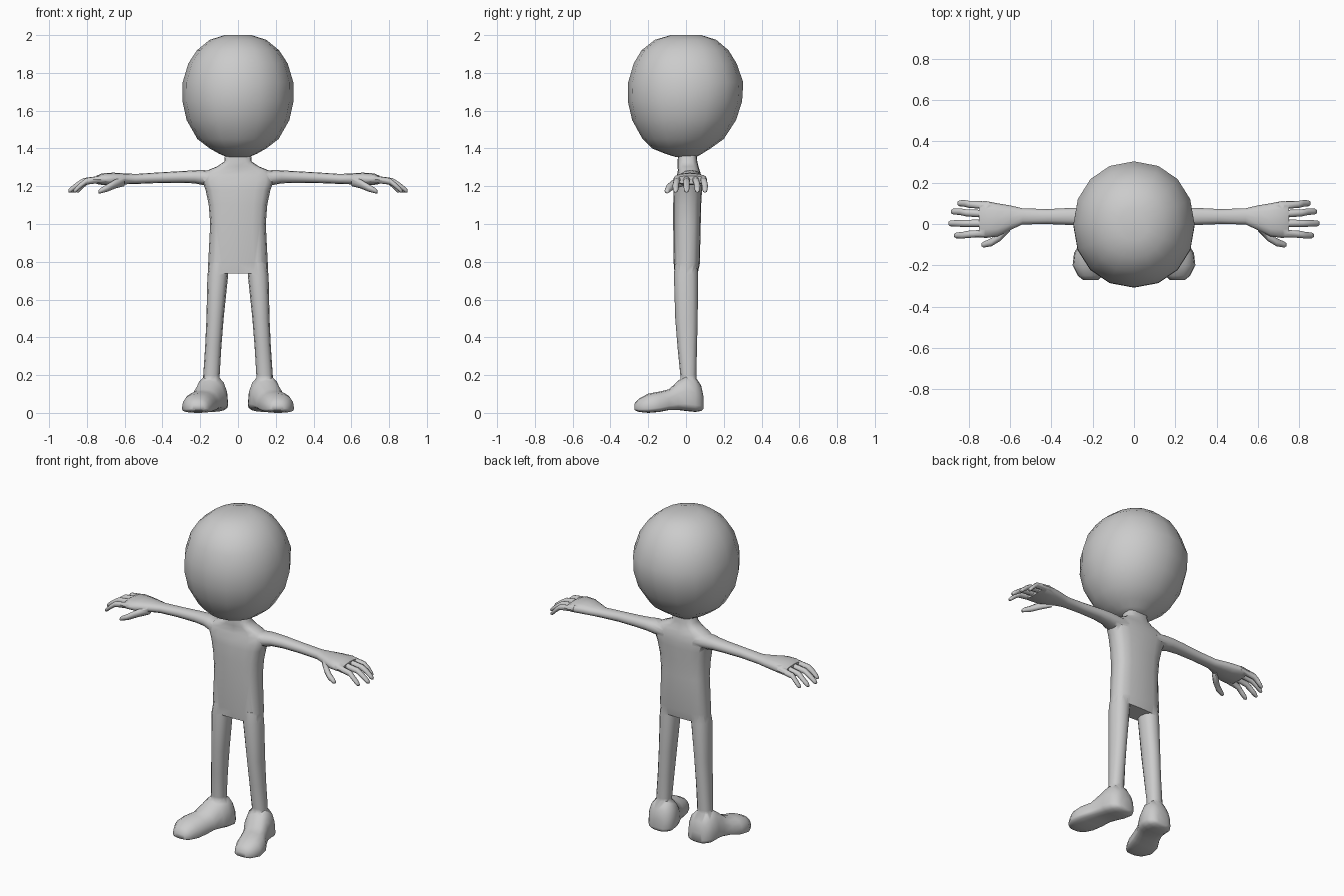
import bpy, bmesh, math

if "Cube" in bpy.data.objects:
    bpy.data.objects.remove(bpy.data.objects["Cube"])

grey = bpy.data.materials.new("light grey")
grey.diffuse_color = (0.6, 0.6, 0.6, 1)
grey.use_nodes = True
grey.node_tree.nodes["Principled BSDF"].inputs["Base Color"].default_value = grey.diffuse_color


def loft(name, rings, axis, side=1, n=16, power=2.2, split=0.5):
    """Skin rings (s, u0, u1, v0, v1) along an axis; split is the height of the widest line."""
    bm = bmesh.new()
    loops = []
    for s, u0, u1, v0, v1 in rings:
        loop = []
        for i in range(n):
            a = 2 * math.pi * i / n
            c, d = math.cos(a), math.sin(a)
            c = math.copysign(abs(c) ** (2 / power), c)
            d = math.copysign(abs(d) ** (2 / power), d)
            u = (u0 + u1) / 2 + c * (u1 - u0) / 2
            v = v0 + (v1 - v0) * (split + d * ((1 - split) if d > 0 else split))
            x, y, z = {"x": (s, u, v), "y": (u, s, v), "z": (u, v, s)}[axis]
            loop.append(bm.verts.new((x * side, y, z)))
        loops.append(loop)
    for a, b in zip(loops, loops[1:]):
        for i in range(n):
            j = (i + 1) % n
            bm.faces.new((a[i], a[j], b[j], b[i]))
    bm.faces.new(loops[0])
    bm.faces.new(loops[-1])
    bmesh.ops.recalc_face_normals(bm, faces=bm.faces)
    me = bpy.data.meshes.new(name)
    bm.to_mesh(me)
    bm.free()
    me.materials.append(grey)
    ob = bpy.data.objects.new(name, me)
    bpy.context.collection.objects.link(ob)
    return ob


def digit(name, points, side):
    """Finger from (x, y, z, radius) points, with a rounded tip."""
    x, y, z, r = points[-1]
    pts = points + [(x + r * 0.7, y, z - r * 0.4, r * 0.55)]
    return loft(name, [(x, y - r, y + r, z - r, z + r) for x, y, z, r in pts],
                "x", side, n=8, power=2)


def unite(base, parts):
    """Weld parts into the base so the skin is continuous."""
    bpy.context.view_layer.objects.active = base
    for p in parts:
        m = base.modifiers.new("weld", "BOOLEAN")
        m.operation = "UNION"
        m.solver = "EXACT"
        m.object = p
        bpy.ops.object.modifier_apply(modifier=m.name)
        bpy.data.objects.remove(p)


# Head: large slightly squashed ball
head = loft("head", [(z, -h, h, y0, y1) for z, h, y0, y1 in [
    (1.355, .06, -.055, .055), (1.372, .10, -.11, .085), (1.40, .15, -.18, .13),
    (1.45, .215, -.23, .20), (1.55, .272, -.285, .265), (1.65, .294, -.308, .297),
    (1.75, .293, -.306, .303), (1.85, .263, -.277, .268), (1.92, .217, -.235, .225),
    (1.975, .15, -.165, .16), (2.0, .07, -.08, .08)]], "z", power=2.1)

# Torso with neck
body = loft("body", [(z, -h, h, y0, y1) for z, h, y0, y1 in [
    (.737, .158, -.06, .062), (.79, .158, -.065, .073), (1.0, .147, -.068, .078),
    (1.1, .155, -.068, .08), (1.18, .171, -.065, .085), (1.22, .187, -.06, .085),
    (1.26, .19, -.048, .08), (1.285, .16, -.043, .072), (1.305, .11, -.045, .066),
    (1.33, .073, -.045, .06), (1.38, .068, -.04, .055)]], "z", power=3)

limbs = []
for side in (1, -1):
    # Arm and palm
    limbs.append(loft("arm", [
        (.10, -.03, .08, 1.205, 1.275), (.19, -.03, .08, 1.207, 1.286),
        (.23, -.015, .08, 1.215, 1.284), (.30, -.005, .078, 1.218, 1.28),
        (.42, .0, .072, 1.217, 1.273), (.54, -.002, .076, 1.212, 1.265),
        (.60, -.03, .09, 1.21, 1.268), (.66, -.06, .10, 1.206, 1.272),
        (.72, -.068, .112, 1.207, 1.268), (.75, -.06, .107, 1.212, 1.255)],
        "x", side, n=12, power=2.3))
    # Four fingers drooping towards the tips
    for y0, y1, tip in ((.09, .1, .845), (.048, .06, .875), (.003, .003, .888), (-.045, -.055, .86)):
        mid = (.71 + tip) / 2 + .02
        limbs.append(digit("finger", [
            (.70, y0, 1.24, .019), (mid, (y0 + y1) / 2, 1.226, .017),
            ((mid + tip) / 2, y1, 1.205, .016), (tip, y1, 1.18, .014)], side))
    # Thumb
    limbs.append(digit("thumb", [
        (.60, -.01, 1.225, .024), (.65, -.06, 1.212, .024),
        (.69, -.088, 1.192, .02), (.728, -.1, 1.176, .014)], side))
    # Leg
    limbs.append(loft("leg", [
        (.09, .10, .185, -.03, .055), (.20, .097, .184, -.03, .055),
        (.35, .088, .174, -.045, .058), (.50, .076, .167, -.057, .062),
        (.73, .052, .162, -.064, .063), (.80, .05, .150, -.058, .06)],
        "z", side, n=12, power=2.3))
    # Foot: heel to toe, turned outwards, with a flat sole
    limbs.append(loft("foot", [(y, c - w, c + w, z0, z1) for y, c, w, z0, z1 in [
        (.092, .135, .04, .02, .09), (.08, .135, .065, .01, .145),
        (.05, .137, .085, .005, .19), (.0, .142, .088, .01, .2),
        (-.04, .153, .085, .015, .172), (-.09, .178, .082, .015, .125),
        (-.14, .2, .09, .005, .113), (-.20, .212, .085, .0, .102),
        (-.25, .212, .06, .005, .075), (-.272, .21, .035, .015, .05)]],
        "y", side, n=16, power=2.4, split=.2))

unite(body, limbs)

# Smooth skin with crisp edges kept
for ob in (head, body):
    bpy.ops.object.select_all(action="DESELECT")
    ob.select_set(True)
    bpy.context.view_layer.objects.active = ob
    bpy.ops.object.shade_smooth_by_angle(angle=math.radians(60))
